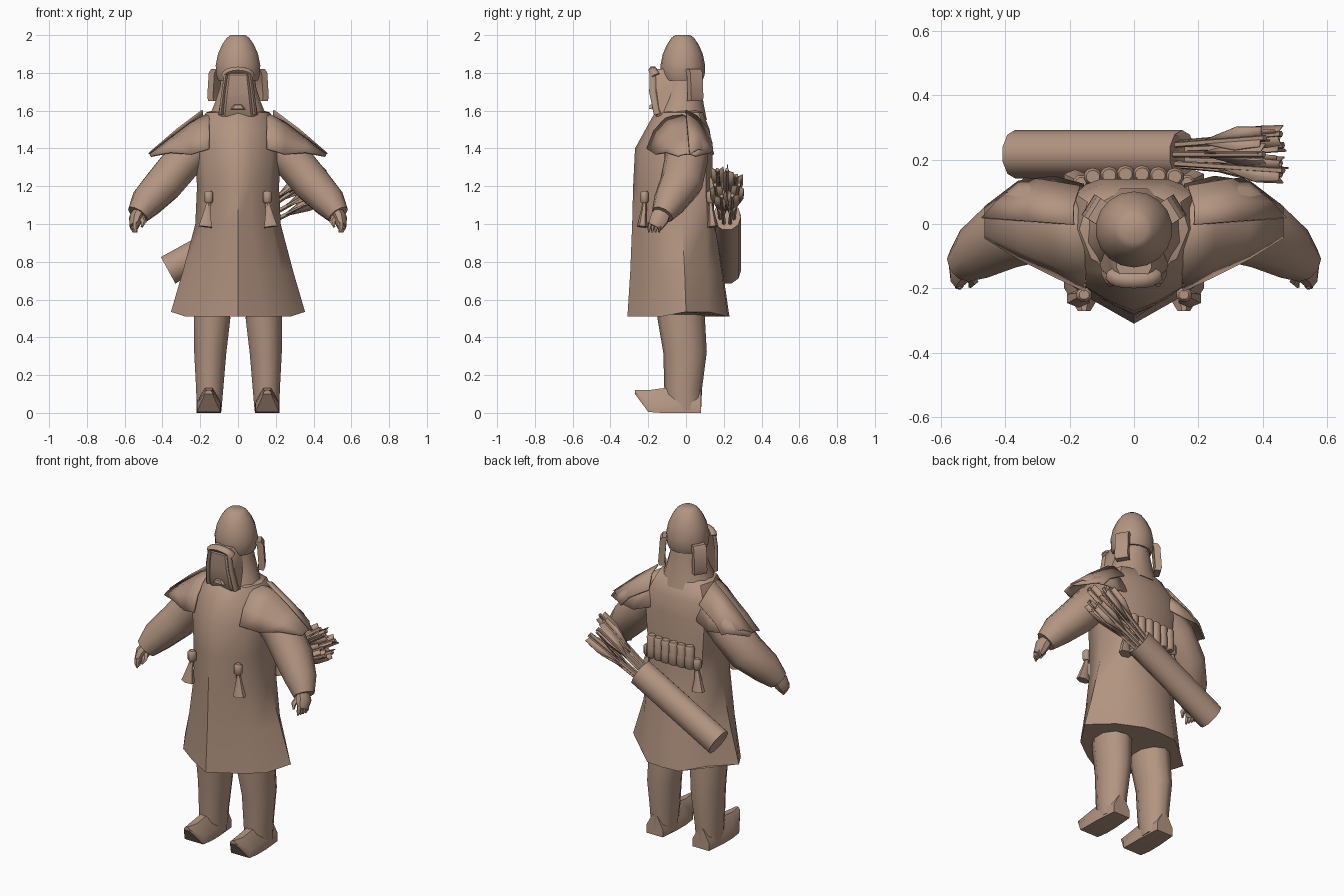
import bpy, bmesh, math, random
from mathutils import Vector

if "Cube" in bpy.data.objects:
    bpy.data.objects.remove(bpy.data.objects["Cube"])

random.seed(4)
brown = bpy.data.materials.new("leather brown")
brown.diffuse_color = (0.45, 0.30, 0.22, 1)
brown.use_nodes = True
brown.node_tree.nodes["Principled BSDF"].inputs["Base Color"].default_value = brown.diffuse_color


def loft(name, rings, closed=True, caps=True, angle=35):
    """Skin a series of equal-length point rings."""
    bm = bmesh.new()
    vs = [[bm.verts.new(p) for p in r] for r in rings]
    n = len(rings[0])
    for a, b in zip(vs, vs[1:]):
        for i in range(n if closed else n - 1):
            j = (i + 1) % n
            bm.faces.new((a[i], a[j], b[j], b[i]))
    if caps and closed:
        bm.faces.new(vs[0])
        bm.faces.new(vs[-1])
    bmesh.ops.recalc_face_normals(bm, faces=bm.faces)
    me = bpy.data.meshes.new(name)
    bm.to_mesh(me)
    bm.free()
    ob = bpy.data.objects.new(name, me)
    bpy.context.collection.objects.link(ob)
    me.materials.append(brown)
    bpy.ops.object.select_all(action='DESELECT')
    ob.select_set(True)
    bpy.context.view_layer.objects.active = ob
    bpy.ops.object.shade_smooth_by_angle(angle=math.radians(angle))
    return ob


def tube(name, path, radii, n=10, angle=50):
    """Elliptical tube: radii are (sideways in xz, along y)."""
    path = [Vector(p) for p in path]
    rings = []
    for i, p in enumerate(path):
        t = (path[min(i + 1, len(path) - 1)] - path[max(i - 1, 0)]).normalized()
        u = t.cross(Vector((0, 1, 0))).normalized() / math.cos(math.pi / n)
        v = t.cross(u).normalized()
        a, b = radii[i]
        rings.append([p + u * a * math.cos(2 * math.pi * (k + .5) / n)
                      + v * b * math.sin(2 * math.pi * (k + .5) / n) for k in range(n)])
    return loft(name, rings, angle=angle)


def mirrored(ob):
    m = ob.modifiers.new("mirror", 'MIRROR')
    m.use_mirror_merge = False
    return ob


def thick(ob, t):
    ob.modifiers.new("thickness", 'SOLIDIFY').thickness = t
    return ob


# Long coat: rounded at the chest, blending to a diamond-shaped hem
chest = [(0, -1), (.3, -.9), (.78, -.66), (1, -.1), (.85, .75), (.45, 1), (0, 1)]
hem = [(0, -1), (.4, -.74), (.78, -.42), (1, .0), (.64, .52), (.3, .96), (0, 1)]
rings = []
for z, w, yf, yb, k in [(.51, .355, -.31, .23, 1), (.75, .292, -.295, .195, .75), (1.0, .226, -.285, .155, .25),
                        (1.2, .217, -.28, .14, 0), (1.4, .232, -.27, .14, 0), (1.5, .215, -.215, .125, 0),
                        (1.59, .17, -.165, .09, 0), (1.61, .10, -.10, .05, 0)]:
    r = []
    for i, ((cx, cy), (hx, hy)) in enumerate(zip(chest, hem)):
        y = cy + (hy - cy) * k
        lift = .025 if z < .6 and i in (3, 4) else 0
        r.append((w * (cx + (hx - cx) * k), y * (yb if y > 0 else -yf), z + lift))
    rings.append(r + [(-x, y, zz) for x, y, zz in r[-2:0:-1]])
loft("coat", rings, angle=45)

# Legs and curled boots
mirrored(tube("leg", [(.137, -.025, .62), (.137, -.025, .5), (.147, -.005, .32), (.15, -.015, .13), (.153, -.01, .01)],
              [(.095, .125), (.096, .125), (.085, .115), (.072, .1), (.065, .09)]))
foot = []
for y, zb, zt, w in [(.08, 0, .12, .055), (-.05, 0, .135, .066), (-.13, 0, .13, .066),
                     (-.2, .005, .12, .062), (-.27, .1, .122, .02)]:
    m = zb + (zt - zb) * .4
    foot.append([(.155 - w, y, zb), (.155 + w, y, zb), (.155 + w, y, m), (.155 + w * .3, y, zt),
                 (.155 - w * .3, y, zt), (.155 - w, y, m)])
mirrored(loft("boot", foot))

# Sleeves, hands and fingers
mirrored(tube("sleeve", [(.17, .0, 1.45), (.29, 0, 1.335), (.39, -.025, 1.215), (.48, -.085, 1.12), (.53, -.125, 1.05)],
              [(.09, .11), (.103, .115), (.1, .115), (.086, .09), (.058, .06)]))
mirrored(tube("hand", [(.515, -.115, 1.08), (.54, -.14, 1.03), (.55, -.165, .985)],
              [(.03, .04), (.036, .052), (.022, .04)], 8))
for i in range(4):
    y = -.135 - .018 * i
    mirrored(tube("finger", [(.545, y, 1.01), (.562 - .006 * i, y - .006, .98), (.553 - .005 * i, y - .008, .955)],
                  [(.012, .011), (.011, .01), (.004, .004)], 5))
mirrored(tube("thumb", [(.515, -.15, 1.04), (.5, -.18, 1.01), (.51, -.195, .985)],
              [(.016, .016), (.013, .013), (.005, .005)], 5))

# Shoulder capes with a thin overlapping back layer
cape = []
for x, zt, zl, yf, yb in [(.155, 1.59, 1.4, -.21, .125), (.25, 1.54, 1.37, -.165, .15),
                          (.36, 1.455, 1.38, -.11, .135), (.465, 1.375, 1.36, -.045, .055)]:
    c = (yf + yb) / 2
    d = zt - zl
    cape.append([(x, yf, zl), (x, c + (yf - c) * .78, zl + d * .5), (x, c + (yf - c) * .4, zt - d * .15),
                 (x, c + (yb - c) * .1, zt), (x, c + (yb - c) * .5, zt - d * .18),
                 (x, c + (yb - c) * .8, zl + d * .5), (x, yb, zl)])
mirrored(thick(loft("shoulder_cape", cape, closed=False, angle=60), .01))
flap = [[(.19, .0, 1.605), (.19, .06, 1.575), (.17, .12, 1.5)],
        [(.33, .01, 1.5), (.33, .075, 1.47), (.29, .14, 1.43)],
        [(.475, .02, 1.375), (.43, .07, 1.4), (.34, .145, 1.37)]]
mirrored(thick(loft("cape_back_layer", flap, closed=False, angle=50), .008))

# Helmet dome
prof = [(1.76, .105), (1.79, .116), (1.84, .118), (1.9, .106), (1.95, .084), (1.985, .06), (2.0, .04)]
tube("helmet", [(0, -.017, z) for z, r in prof], [(r, r) for z, r in prof], 18, 60)

# Hood draped from helmet to collar
hood = [(1.8, -.02, .085, .095), (1.72, -.015, .097, .1), (1.64, -.02, .122, .118), (1.56, -.025, .155, .14)]
tube("hood", [(0, y, z) for z, y, a, b in hood], [(a, b) for z, y, a, b in hood], 12)

# Face mask, its side rims, brow roll and mouth
mask = []
for z, w, yf in [(1.57, .108, -.158), (1.61, .1, -.178), (1.7, .085, -.19), (1.79, .07, -.192), (1.82, .055, -.17)]:
    mask.append([(-w, -.07, z), (-w, yf + .035, z), (-w * .65, yf, z), (w * .65, yf, z), (w, yf + .035, z), (w, -.07, z)])
loft("face_mask", mask)
mirrored(tube("mask_rim", [(.09, -.15, 1.58), (.077, -.175, 1.7), (.062, -.175, 1.8)],
              [(.012, .02), (.01, .02), (.01, .018)], 6))
brow = [(.07 * math.cos(a), -.16 - .015 * math.sin(a), 1.785 + .03 * math.sin(a))
        for a in [math.pi * k / 8 for k in range(9)]]
tube("brow_roll", brow, [(.018, .025)] * 9, 6, 60)
loft("mouth_piece", [[(-.045, -.17, 1.605), (.045, -.17, 1.605), (.02, -.175, 1.635), (-.02, -.175, 1.635)],
                     [(-.03, -.195, 1.61), (.03, -.195, 1.61), (.015, -.192, 1.63), (-.015, -.192, 1.63)]])

# Helmet flaps standing out behind the ears
ear = []
for z, o in [(1.65, .006), (1.67, .012), (1.8, .004), (1.82, -.008)]:
    cx, cy = .116 + o, .043 + o * .6
    ax, ay, bx, by = -.02, .032, .015, .01
    ear.append([(cx + s * ax + t * bx, cy + s * ay + t * by, z)
                for s, t in [(-1, -1), (-1, 1), (1, 1), (1, -1)]])
mirrored(loft("ear_flap", ear))

# Row of cartridges on the back
for i in range(6):
    x = -.128 + .051 * i
    y = .157 - .01 * abs(i - 2.5) / 2.5
    tube("cartridge", [(x, y, z) for z in (1.115, 1.122, 1.18, 1.19, 1.235, 1.25)],
         [(r, r) for r in (.022, .028, .028, .026, .028, .02)], 10)

# Toggles and tassels at the waist, front and back
for x, y in [(.155, -.22), (.165, .13)]:
    mirrored(tube("toggle", [(x, y, 1.11), (x, y, 1.12), (x, y, 1.165), (x, y, 1.175)],
                  [(.015, .015), (.023, .023), (.023, .023), (.015, .015)], 8))
    s = -1 if y < 0 else 1
    mirrored(tube("tassel", [(x, y, 1.11), (x + .008, y + s * .003, 1.07), (x + .018, y + s * .012, .985)],
                  [(.012, .012), (.016, .016), (.035, .028)], 6))

# Slanted quiver
low, high = Vector((-.37, .217, .755)), Vector((.15, .217, 1.04))
d = (high - low).normalized()
tube("quiver", [low + d * .008, low, high, high - d * .02],
     [(.062, .055), (.08, .075), (.08, .075), (.068, .062)], 10, 40)

# Fletched arrows fanning out of the quiver
for i in range(7):
    a = 2 * math.pi * i / 7
    start = high - d * .1 + Vector((-.02 * math.cos(a), .03 * math.sin(a), .03 * math.cos(a)))
    reach = random.uniform(.31, .39)
    end = high + d * reach + Vector((-.035 * math.cos(a), .065 * math.sin(a), .07 * math.cos(a) + .02))
    tube("arrow_shaft", [start, end], [(.01, .01)] * 2, 5)
    t = (end - start).normalized()
    u = t.cross(Vector((0, 1, 0))).normalized()
    v = t.cross(u)
    for k in range(3):
        b = a + 2 * math.pi * k / 3
        o = u * math.cos(b) + v * math.sin(b)
        p, q = end - t * .26, end - t * .015
        thick(loft("arrow_vane", [[p, p + t * .16 + o * .042], [q, q + t * .01 + o * .036]], closed=False), .005)
